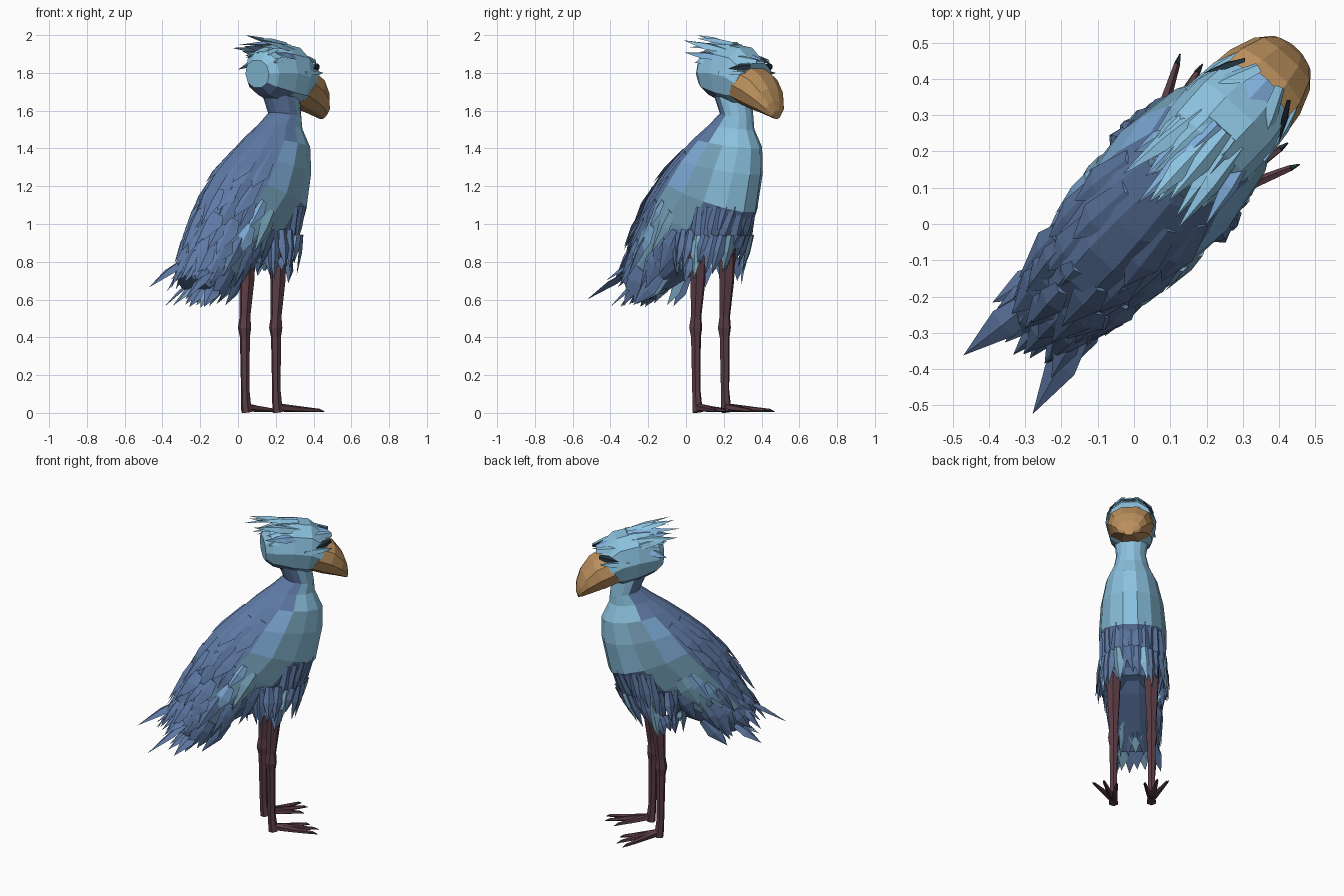
import bpy, bmesh, math, random
from mathutils import Vector, Matrix

if "Cube" in bpy.data.objects:
    bpy.data.objects.remove(bpy.data.objects["Cube"])

random.seed(4)
ROT = Matrix.Rotation(math.radians(47.3), 4, 'Z')   # bird is built facing +x, then turned


def mat(name, c):
    m = bpy.data.materials.new(name)
    m.diffuse_color = (*c, 1)
    m.use_nodes = True
    m.node_tree.nodes["Principled BSDF"].inputs["Base Color"].default_value = m.diffuse_color
    return m


SLATE, SKY, TEAL, BLUE, TAN, LEG, DARK = MATS = [
    mat("slate blue", (0.115, 0.195, 0.38)), mat("sky blue", (0.26, 0.54, 0.74)),
    mat("teal blue", (0.20, 0.40, 0.54)), mat("bright blue", (0.22, 0.43, 0.72)),
    mat("beak tan", (0.50, 0.28, 0.11)), mat("leg brown", (0.105, 0.047, 0.06)),
    mat("eye dark", (0.015, 0.03, 0.045))]


def finish(name, bm):
    bmesh.ops.recalc_face_normals(bm, faces=bm.faces)
    bm.transform(ROT)
    me = bpy.data.meshes.new(name)
    bm.to_mesh(me)
    bm.free()
    for m in MATS:
        me.materials.append(m)
    ob = bpy.data.objects.new(name, me)
    bpy.context.collection.objects.link(ob)
    return ob


def ring_point(r, a, p=1.0):
    """Ring = top u,z, bottom u,z, half width; angle 0 is the top."""
    top, bot = Vector((r[0], 0, r[1])), Vector((r[2], 0, r[3]))
    c, s = math.cos(a), math.sin(a)
    c = math.copysign(abs(c) ** p, c)
    s = math.copysign(abs(s) ** p, s)
    return (top + bot) / 2 + (top - bot) / 2 * c + Vector((0, r[4] * s, 0))


def loft(name, rings, n, colour, p=1.0):
    bm = bmesh.new()
    vs = [[bm.verts.new(ring_point(r, (k + .5) * math.tau / n, p)) for k in range(n)] for r in rings]
    for i in range(len(rings) - 1):
        for k in range(n):
            j = (k + 1) % n
            f = bm.faces.new((vs[i][k], vs[i][j], vs[i + 1][j], vs[i + 1][k]))
            ang = abs(((k + 1) / n * 360 + 180) % 360 - 180)
            f.material_index = MATS.index(colour(i, ang))
    for end in (vs[0], vs[-1]):
        bm.faces.new(end).material_index = MATS.index(colour(len(rings) - 1, 0))
    return finish(name, bm)


def feather(bm, p, q, n, w, m, h=.012, mid=.45):
    """Ridged pointed plate from root p to tip q, facing n."""
    p, q, n = Vector(p), Vector(q), Vector(n).normalized()
    s = (q - p).cross(n).normalized() * w
    c = p.lerp(q, mid)
    co = [p - s * .6, p + n * h, p + s * .6, c - s, c + n * h * 1.3, c + s, q]
    v = [bm.verts.new(x) for x in co]
    for f in ((0, 1, 4, 3), (1, 2, 5, 4), (3, 4, 6), (4, 5, 6), (0, 3, 6, 5, 2), (0, 2, 1)):
        bm.faces.new([v[i] for i in f]).material_index = MATS.index(m)


def tube(bm, pts, n, m):
    """Tapered limb through (x, y, z, radius) points."""
    prev = None
    for i, pt in enumerate(pts):
        d = Vector(pts[min(i + 1, len(pts) - 1)][:3]) - Vector(pts[max(i - 1, 0)][:3])
        q = Vector((0, 0, 1)).rotation_difference(d)
        cur = [bm.verts.new(Vector(pt[:3]) + q @ Vector((pt[3] * math.cos(k * math.tau / n),
               pt[3] * math.sin(k * math.tau / n), 0))) for k in range(n)]
        if prev:
            for k in range(n):
                j = (k + 1) % n
                bm.faces.new((prev[k], prev[j], cur[j], cur[k])).material_index = MATS.index(m)
        else:
            bm.faces.new(cur).material_index = MATS.index(m)
        prev = cur
    bm.faces.new(prev).material_index = MATS.index(m)


def jit(a):
    return random.uniform(-a, a)


# Body and neck
BODY = [(.21, 1.74, .44, 1.66, .10), (.275, 1.59, .455, 1.56, .088), (.20, 1.53, .46, 1.50, .105),
        (.10, 1.46, .505, 1.40, .152), (-.03, 1.36, .505, 1.26, .185), (-.14, 1.265, .465, 1.06, .20),
        (-.24, 1.15, .33, .90, .19), (-.31, 1.01, .13, .78, .165), (-.37, .85, -.08, .68, .135),
        (-.42, .73, -.25, .60, .10)]


def body_colour(i, a):
    if i < 3:
        return SLATE if a < 90 else SKY
    if a < 70:
        return SLATE
    if a < 105:
        return BLUE if i in (3, 4) and a < 90 else TEAL if i < 8 else SLATE
    return SKY if i < 5 else SLATE


loft("body", BODY, 14, body_colour)


def surf(t, deg):
    t = min(max(t, 0), len(BODY) - 1.001)
    i = int(t)
    a = math.radians(deg)
    return ring_point(BODY[i], a).lerp(ring_point(BODY[i + 1], a), t - i)


def outward(t, deg):
    return (surf(t, deg) - surf(t, deg + 180)).normalized()


# Wing feathers, both sides
bm = bmesh.new()
for sg in (1, -1):
    for t0, rows in ((5.7, 5), (6.4, 6), (7.1, 6), (7.8, 6)):
        for k in range(rows):
            deg = sg * (14 + k * 20 + jit(7))
            n = outward(t0, deg)
            L = .21 + jit(.06)
            p = surf(t0 + jit(.25), deg) - n * .006
            q = p + Vector((-.54, 0, -.84)) * L + n * (.008 + jit(.015))
            q.y *= .90
            q.z = max(q.z, .565)
            m = (TEAL, BLUE)[k % 2] if 65 < abs(deg) < 100 and t0 < 7 else SLATE
            feather(bm, p, q, n, .048 + jit(.01), m, .012, .35)
    # long smooth coverts along the back edge of the wing
    for a in (28, 52):
        for t0, t1 in ((3.6, 5.3), (4.7, 6.5)):
            n = outward(5, sg * a)
            feather(bm, surf(t0, sg * a) - n * .008, surf(t1, sg * a) + n * .012, n, .05, SLATE, .01, .6)
finish("wing_feathers", bm)

# Tail feathers: upper and lower fan
bm = bmesh.new()
for k in range(7):
    f = (k - 3) / 3
    feather(bm, (-.32, f * .08, .84 - abs(f) * .06),
            (-.48 + .04 * abs(f) + jit(.04), f * .12, .67 + jit(.04)), (-.6, f * .5, .8), .034, SLATE)
    feather(bm, (-.26, f * .09, .69), (-.45 + .06 * abs(f) + jit(.04), f * .14, .57 + jit(.012)),
            (-.4, f * .5, .8), .042, TEAL if k % 3 == 1 else SLATE)
    feather(bm, (-.08, f * .11, .73), (-.25 + jit(.05), f * .14, .575 + jit(.015)),
            (-.3, f, -.6), .045, TEAL if k % 2 else SLATE)
feather(bm, (-.33, .06, .82), (-.585, .10, .665), (-.6, 0, .8), .045, SLATE)
feather(bm, (-.30, -.09, .76), (-.575, -.15, .60), (-.6, 0, .8), .045, SLATE)
finish("tail_feathers", bm)

# Skirt of belly and thigh feathers around the legs
bm = bmesh.new()
for k in range(23):
    a = math.radians(-140 + 280 * k / 22)
    c, s = math.cos(a), math.sin(a)
    for row in (0, 1):
        ru = .25 - .035 * row
        p = (.20 + ru * max(c, -.8), .185 * s, 1.09 - .15 * row - .12 * (c < .1))
        q = (.17 + (.165 + jit(.02)) * c, (.185 + jit(.03)) * s + jit(.015),
             .745 + .06 * max(c, 0) - .03 * row + jit(.055))
        feather(bm, p, q, (c, s, .1), .034, (TEAL, SKY)[k // 4 % 2] if (row and k % 4 == 1) else SLATE)
finish("skirt_feathers", bm)

# Belly filler above the legs
loft("thighs", [(.02, 1.0, .40, 1.06, .17), (.03, .88, .34, .95, .155), (.09, .80, .25, .84, .13)],
     10, lambda i, a: SLATE)

# Head
loft("head", [(.145, 1.87, .155, 1.72, .085), (.18, 1.92, .20, 1.68, .12), (.31, 1.96, .31, 1.635, .145),
              (.43, 1.94, .39, 1.62, .148), (.53, 1.855, .42, 1.635, .135)], 10,
     lambda i, a: SLATE if a > 130 and i < 2 else SKY, .9)

# Beak: broad, with a hooked tip
loft("beak", [(.51, 1.83, .40, 1.645, .141), (.575, 1.795, .49, 1.61, .131), (.628, 1.72, .575, 1.585, .105),
              (.652, 1.65, .63, 1.565, .07), (.66, 1.60, .65, 1.555, .03)], 10, lambda i, a: TAN, .88)

# Eyes, with brow feathers above and cheek feathers below
eyes, brows = bmesh.new(), bmesh.new()
for sg in (1, -1):
    feather(eyes, (.54, sg * .082, 1.838), (.435, sg * .142, 1.822), (.5, sg, .5), .022, DARK, .006)
    feather(brows, (.55, sg * .04, 1.86), (.36, sg * .12, 1.89), (.3, sg * .6, .8), .03, SKY, .012)
    feather(brows, (.37, sg * .142, 1.80), (.545, sg * .112, 1.80), (.1, sg * .6, .8), .02, SKY, .01, .6)
finish("eyes", eyes)
finish("brows", brows)

# Crest feathers swept back from the crown
bm = bmesh.new()
for k in range(22):
    f = -1 + 2 * k / 21
    row = k % 3
    p = (.36 - .05 * row, f * .10, 1.95 - .07 * f * f - .015 * row)
    q = (.07 + .06 * abs(f) + .03 * row + jit(.045), f * .13 + jit(.025),
         1.975 - .045 * row - .06 * f * f + jit(.03))
    feather(bm, p, q, (-.2, f * .8, 1), .03, BLUE if k % 4 == 0 else SKY, .014)
feather(bm, (.54, 0, 1.86), (.22, 0, 1.975), (.2, 0, 1), .06, BLUE, .012, .55)
feather(bm, (.3, .01, 1.95), (.07, .01, 2.0), (0, 0, 1), .03, SKY)
finish("crest", bm)

# Legs, feet and claws
legs, claws = bmesh.new(), bmesh.new()
for sg in (1, -1):
    y = sg * .112
    tube(legs, [(.19, y, .004, .03), (.185, y, .035, .027), (.178, y, .12, .023), (.175, y, .40, .027),
                (.173, y, .45, .036), (.176, y, .51, .029), (.19, y, .70, .041), (.19, y, .90, .05)], 6, LEG)
    for du, dy in ((.225, .105), (.245, .045), (.21, -.03)):
        k = Vector((.19 + du * .96, y + sg * dy * .96, .013))
        tube(legs, [(.185, y, .03, .022), (.19 + du * .5, y + sg * dy * .5, .02, .016), (*k, .009)], 5, LEG)
        tube(claws, [(*k, .009), (.19 + du * 1.07, y + sg * dy * 1.07, .006, .002)], 4, DARK)
finish("legs", legs)
finish("claws", claws)
